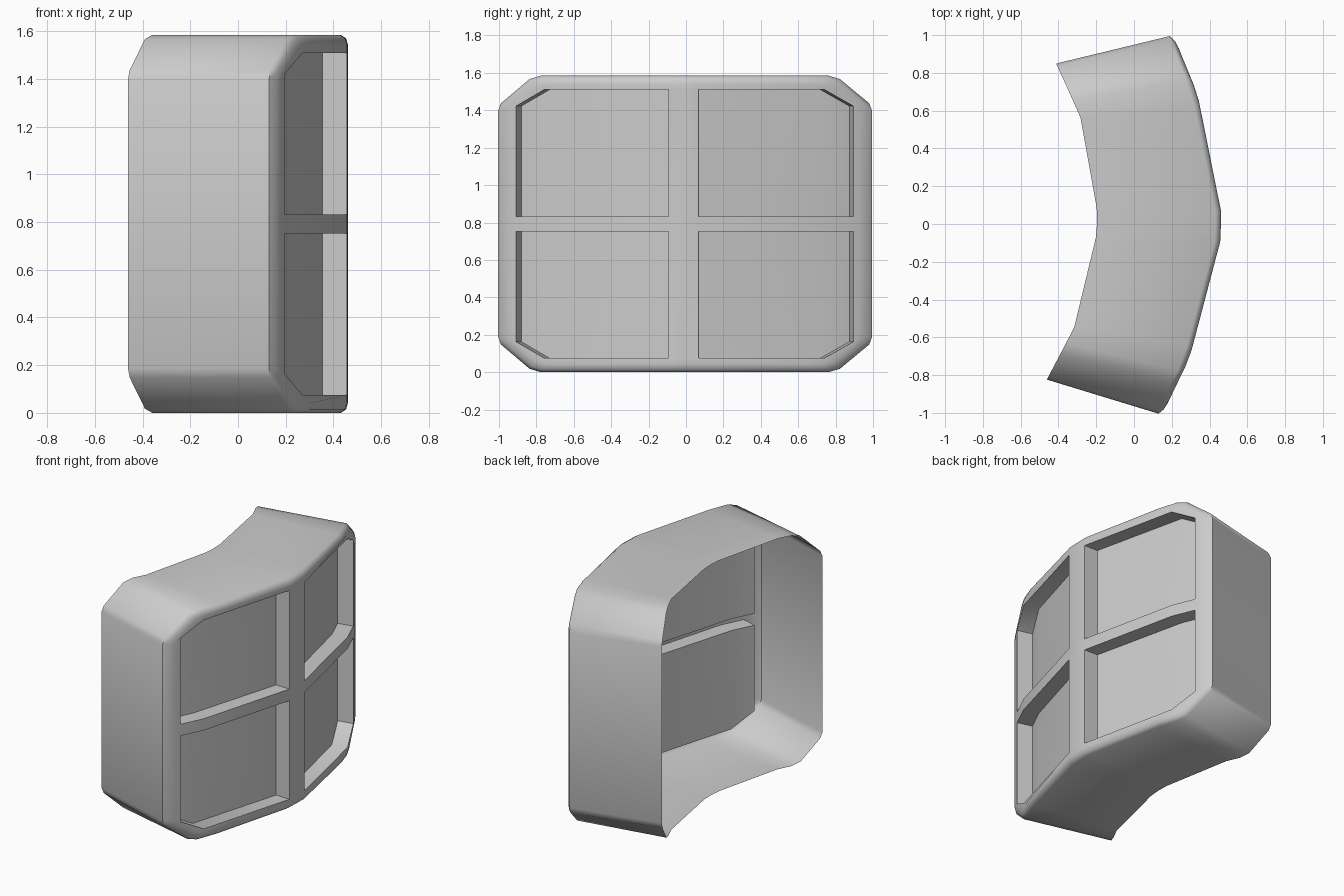
import bpy, bmesh, math

if "Cube" in bpy.data.objects:
    bpy.data.objects.remove(bpy.data.objects["Cube"])

MID = 0.7925  # half height; parts are built around their middle, then mirrored
FRONT = [(0, .46), (.08, .459), (.70, .315), (.90, .225), (.965, .198), (1.0, .19)]
REAR = [(0, -.195), (.08, -.2), (.555, -.3), (.67, -.355), (.837, -.437)]


def curve_x(curve, y):
    """Depth of a plan curve at distance y from the middle."""
    for (y0, x0), (y1, x1) in zip(curve, curve[1:]):
        if y <= y1:
            return x0 + (x1 - x0) * (y - y0) / (y1 - y0)
    return curve[-1][1]


def ring(curve, w, cy, h, sh, my, back=0.0):
    """Quarter of a chamfered outline following a plan curve."""
    pts = [(0, h), (.08, h), (my, h), (cy - .03, h), (cy + .03, h - .018),
           (w - .015, sh + .025), (w, sh - .015), (w, 0)]
    return [(curve_x(curve, y) - back, y, z) for y, z in pts]


def front_pt(y, z):
    return (curve_x(FRONT, y), y, z)


def make_part(name, faces):
    """Quarter sheet, mirrored left/right and top/bottom."""
    bm = bmesh.new()
    for f in faces:
        bm.faces.new([bm.verts.new(p) for p in f])
    bmesh.ops.remove_doubles(bm, verts=bm.verts, dist=1e-4)
    bmesh.ops.recalc_face_normals(bm, faces=bm.faces)
    bm.normal_update()
    if max((f.normal.x for f in bm.faces), key=abs) < 0:
        bmesh.ops.reverse_faces(bm, faces=bm.faces)
    me = bpy.data.meshes.new(name)
    bm.to_mesh(me)
    bm.free()
    ob = bpy.data.objects.new(name, me)
    bpy.context.collection.objects.link(ob)
    mod = ob.modifiers.new("mirror", 'MIRROR')
    mod.use_axis = (False, True, True)
    mod.merge_threshold = 0.0005
    ob.location.z = MID
    ob.rotation_euler.z = -math.radians(1.7)
    bpy.ops.object.select_all(action='DESELECT')
    ob.select_set(True)
    bpy.context.view_layer.objects.active = ob
    bpy.ops.object.shade_smooth_by_angle(angle=math.radians(50))
    return ob


# Housing: rounded front edge and side walls back to the open rear rim
rings = [
    ring(FRONT, .935, .775, .75, .61, .66),
    ring(FRONT, .975, .79, .778, .615, .65, .008),
    ring(FRONT, 1.0, .80, MID, .62, .63, .03),
    ring(REAR, .837, .67, MID, .62, .555),
]
shell = []
for a, b in zip(rings, rings[1:]):
    for i in range(len(a) - 1):
        shell.append([a[i], a[i + 1], b[i + 1], b[i]])

# Opening corners on the front face
W, C, H, S, B = .902, .75, .7175, .63, .04
o_in, o_ch, o_side = front_pt(.08, H), front_pt(C, H), front_pt(W, S)
b_out, b_mid, b_in = front_pt(W, B), front_pt(C, B), front_pt(.08, B)
m_out, m_mid, m_in = front_pt(W, 0), front_pt(C, 0), front_pt(.08, 0)
r = rings[0]

# Front frame with its upright and cross bar
frame = [
    [r[0], r[1], o_in, front_pt(0, H)],
    [r[1], r[2], r[3], o_ch, o_in],
    [r[3], r[4], o_ch],
    [r[4], r[5], o_side, o_ch],
    [r[5], r[6], o_side],
    [r[6], r[7], m_out, b_out, o_side],
    [front_pt(0, H), o_in, b_in, front_pt(0, B)],
    [front_pt(0, B), b_in, m_in, front_pt(0, 0)],
    [b_in, b_mid, m_mid, m_in],
    [b_mid, b_out, m_out, m_mid],
]
make_part("housing", shell + frame)


def sink(p):
    """Push an opening corner back to the pane."""
    x, y, z = p
    return (x - .103, y - (.025 if y > .1 else 0), z)


# Recessed panes with their reveal walls
loop = [o_in, o_ch, o_side, b_out, b_mid, b_in]
panes = [[p, q, sink(q), sink(p)] for p, q in zip(loop, loop[1:] + loop[:1])]
panes.append([sink(p) for p in (o_in, o_ch, b_mid, b_in)])
panes.append([sink(p) for p in (o_ch, o_side, b_out, b_mid)])
make_part("recessed_panes", panes)
